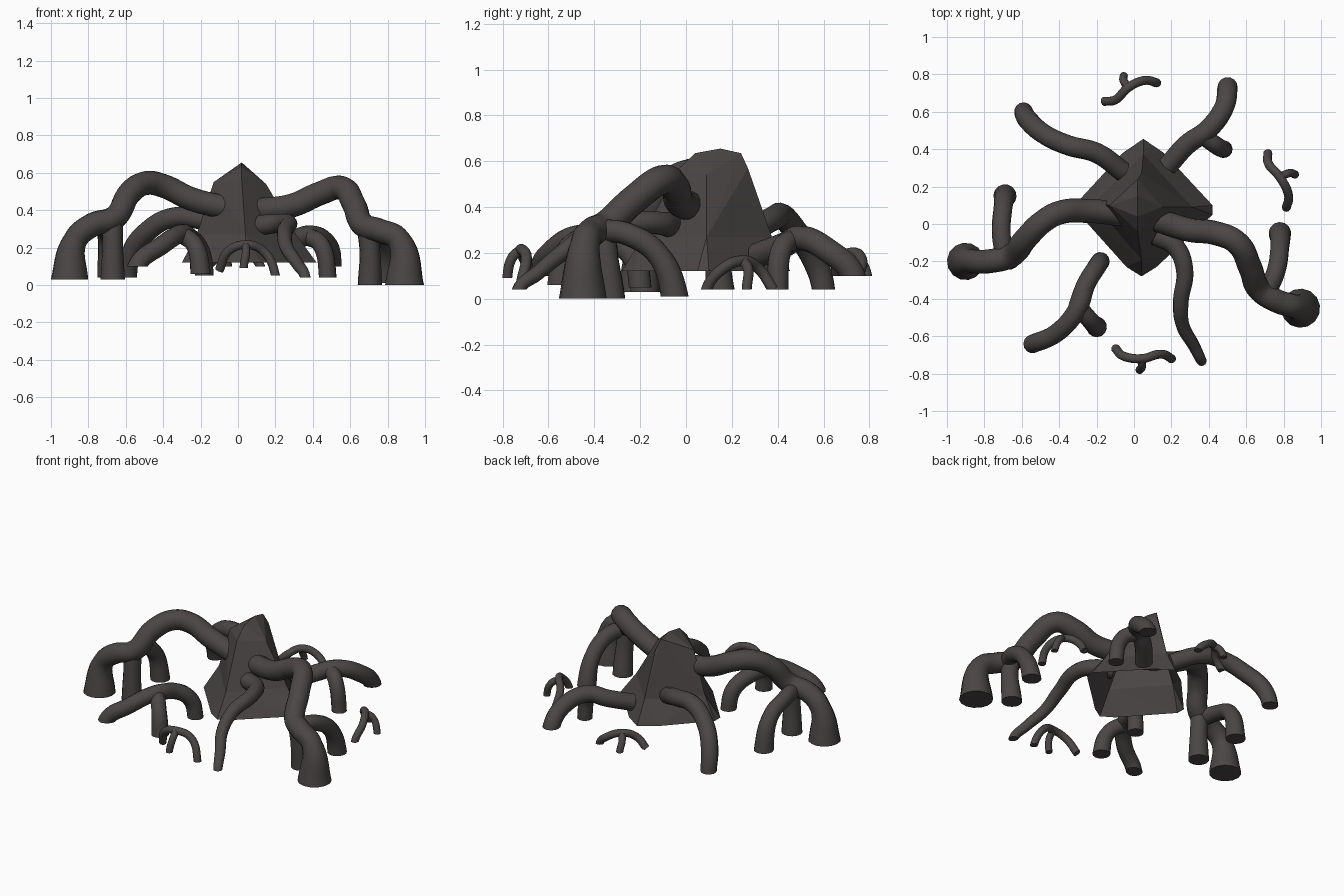
import bpy
import bmesh
import math

cube = bpy.data.objects.get("Cube")
if cube:
    bpy.data.objects.remove(cube, do_unlink=True)

bark = bpy.data.materials.new("dark_bark")
bark.use_nodes = True
bark_colour = (0.068, 0.061, 0.059, 1)
bark.diffuse_color = bark_colour
shader = next(n for n in bark.node_tree.nodes if n.type == "BSDF_PRINCIPLED")
shader.inputs["Base Color"].default_value = bark_colour
shader.inputs["Roughness"].default_value = 0.9


def add_object(name, mesh):
    obj = bpy.data.objects.new(name, mesh)
    bpy.context.collection.objects.link(obj)
    mesh.materials.clear()
    mesh.materials.append(bark)
    return obj


def shell(name, points):
    """Flat-faced convex block through the corner points, open where level."""
    bm = bmesh.new()
    for p in points:
        bm.verts.new(p)
    bmesh.ops.convex_hull(bm, input=bm.verts)
    bmesh.ops.recalc_face_normals(bm, faces=bm.faces)
    level = [f for f in bm.faces if len({round(v.co.z, 3) for v in f.verts}) == 1]
    bmesh.ops.delete(bm, geom=level, context="FACES")
    loose = [v for v in bm.verts if not v.link_faces]
    bmesh.ops.delete(bm, geom=loose, context="VERTS")
    mesh = bpy.data.meshes.new(name)
    bm.to_mesh(mesh)
    bm.free()
    return add_object(name, mesh)


def root(name, points, radius, foot=None, taper=False):
    """Round root along a smooth path, cut level at its last point."""
    foot = foot or radius
    x, y, floor = points[-1]
    path = points + [(x, y, floor - 0.04)]
    curve = bpy.data.curves.new(name, "CURVE")
    curve.dimensions = "3D"
    curve.bevel_depth = 1
    curve.bevel_resolution = 5
    curve.resolution_u = 8
    curve.use_fill_caps = True
    spline = curve.splines.new("BEZIER")
    spline.bezier_points.add(len(path) - 1)
    last = len(points) - 1
    for i, (knot, co) in enumerate(zip(spline.bezier_points, path)):
        knot.co = co
        knot.handle_left_type = knot.handle_right_type = "AUTO"
        blend = min(i / last, 1) if taper else float(i >= last)
        knot.radius = radius + (foot - radius) * blend

    # Turn the curve into a mesh and slice the foot flat
    helper = bpy.data.objects.new(name + "_path", curve)
    bpy.context.collection.objects.link(helper)
    graph = bpy.context.evaluated_depsgraph_get()
    mesh = bpy.data.meshes.new_from_object(helper.evaluated_get(graph))
    bpy.data.objects.remove(helper, do_unlink=True)
    bm = bmesh.new()
    bm.from_mesh(mesh)
    bmesh.ops.remove_doubles(bm, verts=bm.verts, dist=0.0005)
    geom = bm.verts[:] + bm.edges[:] + bm.faces[:]
    bmesh.ops.bisect_plane(bm, geom=geom, plane_co=(0, 0, floor),
                           plane_no=(0, 0, 1), clear_inner=True)
    rim = [e for e in bm.edges if e.is_boundary]
    bmesh.ops.holes_fill(bm, edges=rim, sides=0)
    bmesh.ops.recalc_face_normals(bm, faces=bm.faces)
    bm.to_mesh(mesh)
    bm.free()
    mesh.name = name
    mesh.shade_smooth()
    mesh.set_sharp_from_angle(angle=math.radians(40))
    return add_object(name, mesh)


# Hollow stump body: blunt upper block on a flared base, open underneath
waist = [(-0.22, 0.11, 0.27), (0.31, 0.09, 0.27), (0.04, -0.19, 0.27), (0.05, 0.375, 0.27)]
crown = [(0.02, 0.15, 0.655), (0.02, 0.04, 0.635), (0.02, 0.24, 0.635),
         (-0.13, 0.1, 0.55), (0.15, 0.09, 0.54), (0.02, -0.04, 0.56), (0.04, 0.27, 0.57)]
shell("body_upper", waist + crown)
base_outline = [(0.04, -0.28), (0.12, -0.23), (0.42, 0.05), (0.42, 0.1), (0.16, 0.38),
                (0.05, 0.455), (-0.06, 0.38), (-0.3, 0.12), (-0.3, 0.06), (-0.04, -0.23)]
shell("body_base", waist + [(x, y, 0.12) for x, y in base_outline])

# Large arching root on the right, with three feet
root("right_root", [(-0.05, 0.05, 0.41), (-0.25, 0.07, 0.46), (-0.4, 0.06, 0.53),
                    (-0.49, 0.01, 0.545), (-0.58, -0.08, 0.49), (-0.66, -0.17, 0.36),
                    (-0.78, -0.2, 0.32), (-0.87, -0.2, 0.24), (-0.9, -0.2, 0.03)],
     0.064, 0.1)
root("right_root_middle_foot", [(-0.67, -0.17, 0.35), (-0.67, -0.18, 0.2),
                                (-0.67, -0.18, 0.03)], 0.055, 0.065)
root("right_root_back_foot", [(-0.69, -0.18, 0.33), (-0.71, -0.05, 0.32),
                              (-0.7, 0.09, 0.25), (-0.69, 0.15, 0.04)], 0.05, 0.062)

# Large arching root on the left, with three feet
root("left_root", [(0.1, 0.03, 0.4), (0.29, -0.03, 0.425), (0.44, -0.05, 0.49),
                   (0.55, -0.1, 0.52), (0.62, -0.23, 0.43), (0.67, -0.35, 0.32),
                   (0.76, -0.41, 0.29), (0.86, -0.44, 0.24), (0.89, -0.45, 0)],
     0.064, 0.105)
root("left_root_middle_foot", [(0.69, -0.36, 0.31), (0.705, -0.35, 0.18),
                               (0.705, -0.33, 0)], 0.055, 0.065)
root("left_root_back_foot", [(0.71, -0.37, 0.3), (0.76, -0.25, 0.28),
                             (0.78, -0.12, 0.19), (0.78, -0.05, 0.01)], 0.05, 0.06)

# Slim tapering root at the front
root("front_root", [(0.12, -0.06, 0.32), (0.22, -0.12, 0.33), (0.27, -0.24, 0.33),
                    (0.25, -0.42, 0.28), (0.26, -0.54, 0.2), (0.32, -0.65, 0.11),
                    (0.36, -0.73, 0.04)], 0.055, 0.028, taper=True)

# Back roots
root("back_right_root", [(-0.06, 0.28, 0.29), (-0.2, 0.38, 0.35), (-0.35, 0.42, 0.36),
                         (-0.48, 0.48, 0.29), (-0.57, 0.56, 0.17), (-0.59, 0.6, 0.04)],
     0.054, 0.05)
root("back_left_root", [(0.18, 0.31, 0.19), (0.29, 0.43, 0.235), (0.39, 0.5, 0.265),
                        (0.48, 0.62, 0.21), (0.5, 0.73, 0.1)], 0.054)
root("back_left_root_foot", [(0.37, 0.47, 0.26), (0.44, 0.42, 0.22),
                             (0.48, 0.4, 0.04)], 0.047)

# Loose three-footed root at the front right
root("loose_root", [(-0.26, -0.33, 0.255), (-0.3, -0.45, 0.275), (-0.41, -0.58, 0.21),
                    (-0.54, -0.64, 0.1)], 0.05)
root("loose_root_inner_foot", [(-0.31, -0.47, 0.27), (-0.26, -0.33, 0.255),
                               (-0.2, -0.23, 0.18), (-0.18, -0.2, 0.05)], 0.05)
root("loose_root_front_foot", [(-0.3, -0.44, 0.27), (-0.23, -0.52, 0.21),
                               (-0.2, -0.55, 0.06)], 0.047, 0.055)


def twig(name, crest, start, end, side):
    """Small loose rootlet: a bent arch over the crest with one side leg."""
    def shoulder(foot):
        dx, dy = foot[0] - crest[0], foot[1] - crest[1]
        return (crest[0] + 0.6 * dx - 0.15 * dy, crest[1] + 0.6 * dy + 0.15 * dx,
                crest[2] - 0.035)
    root(f"{name}_arch", [start, shoulder(start), crest, shoulder(end), end], 0.024)
    root(f"{name}_side_leg", [crest, shoulder(side), side], 0.022)


# Rootlets around the stump
twig("back_rootlet", (-0.03, 0.73, 0.2),
     (-0.16, 0.655, 0.1), (0.12, 0.755, 0.1), (-0.055, 0.79, 0.1))
twig("front_rootlet", (0.04, -0.72, 0.215),
     (-0.1, -0.665, 0.08), (0.2, -0.72, 0.05), (0.03, -0.78, 0.09))
twig("left_rootlet", (0.78, 0.25, 0.165),
     (0.715, 0.38, 0.04), (0.815, 0.09, 0.04), (0.86, 0.265, 0.04))
